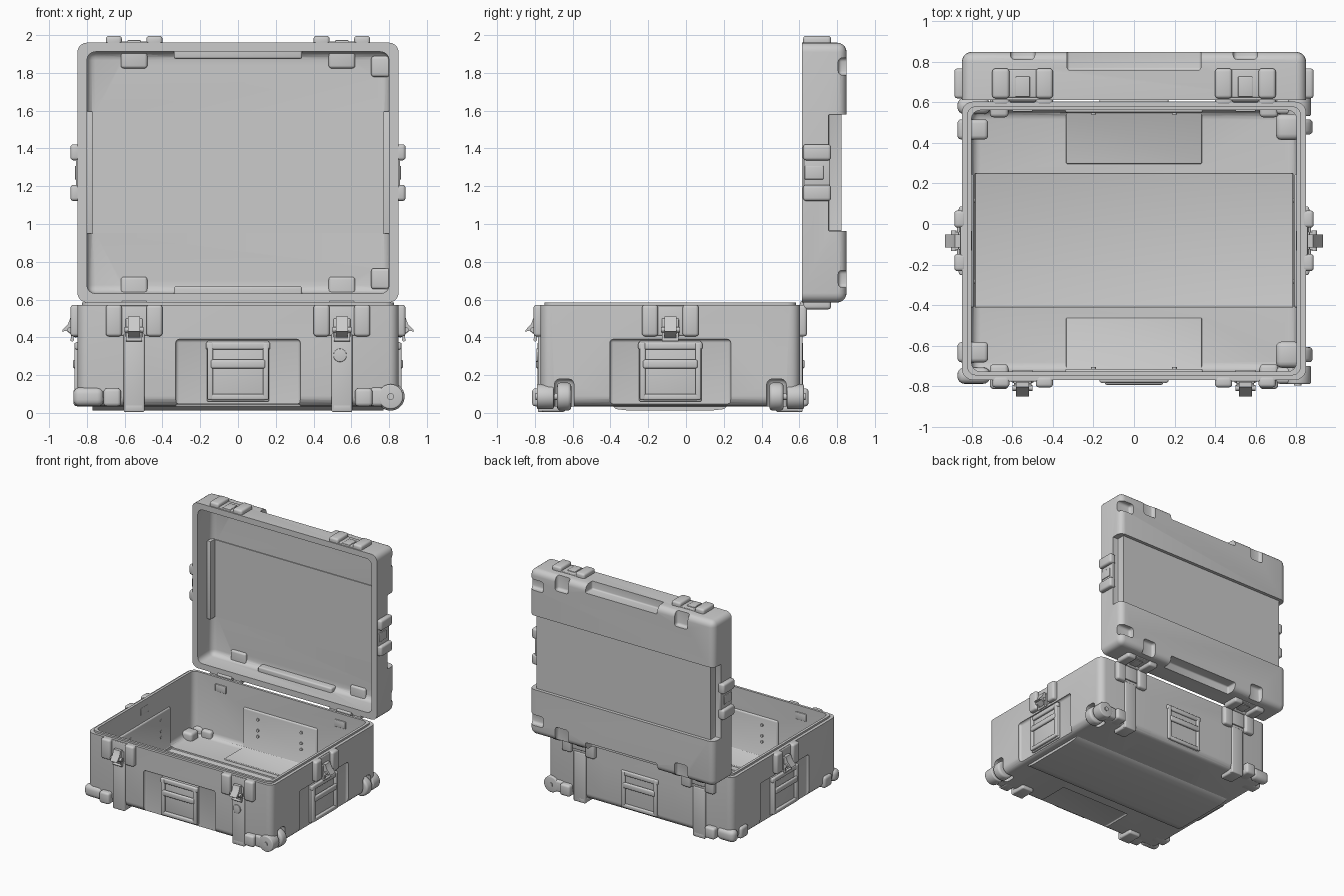
import bpy, bmesh, math
from mathutils import Matrix, Vector

if "Cube" in bpy.data.objects:
    bpy.data.objects.remove(bpy.data.objects["Cube"])

I = Matrix.Identity(4)
CY = -0.083                                   # y centre of the base
# the lid is built closed, then swung open by this matrix
LID = Matrix(((1, 0, 0, 0), (0, 0, 1, .028), (0, -1, 0, 1.189), (0, 0, 0, 1)))


def wall(deg, d):
    """Local frame of a wall: x along it, -y outwards, z up."""
    return Matrix.Translation((0, CY, 0)) @ Matrix.Rotation(math.radians(deg), 4, 'Z') @ Matrix.Translation((0, -d, 0))


FRONT, BACK, RIGHT, LEFT = wall(0, .687), wall(180, .687), wall(90, .85), wall(-90, .85)


def finish(bm, name, m):
    bm.transform(m)
    bmesh.ops.recalc_face_normals(bm, faces=bm.faces)
    me = bpy.data.meshes.new(name)
    bm.to_mesh(me)
    bm.free()
    ob = bpy.data.objects.new(name, me)
    bpy.context.collection.objects.link(ob)
    return ob


def box(name, lo, hi, r=0, m=I, flat=None, seg=3):
    """Rounded box; flat=(axis, value) leaves that face's edges sharp."""
    bm = bmesh.new()
    bmesh.ops.create_cube(bm, size=1)
    for v in bm.verts:
        v.co = Vector([lo[i] if v.co[i] < 0 else hi[i] for i in range(3)])
    if r:
        es = [e for e in bm.edges if not flat or any(abs(v.co[flat[0]] - flat[1]) > 1e-5 for v in e.verts)]
        bmesh.ops.bevel(bm, geom=es, offset=r, segments=seg, profile=.5, affect='EDGES', clamp_overlap=True)
    return finish(bm, name, m)


def cyl(name, c, r, h, axis='y', m=I, bevel=0, seg=32):
    bm = bmesh.new()
    bmesh.ops.create_cone(bm, cap_ends=True, segments=seg, radius1=r, radius2=r, depth=h)
    if bevel:
        es = [e for e in bm.edges if e.calc_face_angle() > 1]
        bmesh.ops.bevel(bm, geom=es, offset=bevel, segments=3, profile=.5, affect='EDGES')
    rot = {'x': Matrix.Rotation(math.pi / 2, 4, 'Y'), 'y': Matrix.Rotation(math.pi / 2, 4, 'X'), 'z': I}[axis]
    return finish(bm, name, m @ Matrix.Translation(c) @ rot)


def prism(name, pts, x0, x1, m=I):
    """Extrude a (y, z) outline along x."""
    bm = bmesh.new()
    f = bm.faces.new([bm.verts.new((x0, y, z)) for y, z in pts])
    ex = bmesh.ops.extrude_face_region(bm, geom=[f])['geom']
    bmesh.ops.translate(bm, verts=[v for v in ex if isinstance(v, bmesh.types.BMVert)], vec=(x1 - x0, 0, 0))
    return finish(bm, name, m)


def boolean(target, parts, op):
    bpy.context.view_layer.objects.active = target
    for p in parts:
        md = target.modifiers.new('b', 'BOOLEAN')
        md.operation, md.solver, md.object = op, 'EXACT', p
        bpy.ops.object.modifier_apply(modifier=md.name)
        bpy.data.objects.remove(p)


WALLS = ((FRONT, 'front'), (BACK, 'back'), (RIGHT, 'right'), (LEFT, 'left'))
ENDS = ((FRONT, 'front'), (BACK, 'back'))

# ---- base shell
base = box('base_shell', (-.85, CY - .687, .035), (.85, CY + .687, .57), .055, flat=(2, .57), seg=5)
boolean(base, [box('c', (-.825, CY - .665, .5), (.825, CY + .665, .585), .045, flat=(2, .585))], 'UNION')
boolean(base, [box('c', (-.803, CY - .645, .068), (.803, CY + .645, .8), .045, seg=4),
               box('c', (-.785, -.41, .056), (.785, .25, .2), .004)], 'DIFFERENCE')
bulges, cuts = [], []
for m, n in ENDS:                             # handle recess bulges, wrapping onto the floor
    bulges += [box('c', (-.34, .03, .055), (.34, .055, .405), .012, m),
               box('c', (-.335, .035, .05), (.335, .307, .078), .006, m)]
    cuts += [box('c', (-.33, -.1, -.05), (.33, .021, .39), .018, m),
             box('c', (-.33, -.1, -.05), (.33, .3, .047), .01, m)]
for m in (RIGHT, LEFT):
    bulges.append(box('c', (-.33, .03, .05), (.33, .06, .405), .012, m))
    cuts.append(box('c', (-.32, -.1, -.05), (.32, .021, .39), .018, m))
for s in (-1, 1):                             # wheel arches
    y = CY + s * .562
    bulges.append(box('c', (.70, y - .065, .05), (.82, y + .065, .205), .03))
    cuts.append(box('c', (.725, y - .052, -.1), (1, y + .052, .18), .03))
boolean(base, bulges, 'UNION')
boolean(base, cuts, 'DIFFERENCE')
prism('bottom_pad', [(-.40, .045), (-.37, .02), (-.31, .013), (.14, .013), (.20, .02), (.23, .045)], -.77, .77)


# ---- housings either side of each latch or hinge
def housings(m, n, u, z0, z1, part):
    for s in (-1, 1):
        a, b = sorted((u + s * .065, u + s * .15))
        box(f'{part}_housing_{n}', (a, -.037, z0), (b, .02, z1), .016, m)
    box(f'{part}_saddle_{n}', (u - .10, -.008, z0 + .005), (u + .10, .015, z1 - .005), .006, m)


# ---- draw latch: plate, body, lever, pin, hanging loop
def latch(m, n, u):
    box(f'latch_plate_{n}', (u - .045, -.018, .40), (u + .045, 0, .50), .006, m)
    prism(f'latch_lever_{n}', [(-.01, .51), (-.035, .51), (-.05, .47), (-.078, .44), (-.082, .43), (-.06, .435),
                               (-.04, .42), (-.01, .40)], u - .032, u + .032, m)
    cyl(f'latch_pin_{n}', (u, -.04, .44), .014, .10, 'x', m, seg=16)
    for s in (-1, 1):
        box(f'latch_loop_arm_{n}', (u + s * .037 - .006, -.035, .385), (u + s * .037 + .006, -.02, .45), 0, m)
    cyl(f'latch_loop_{n}', (u, -.028, .388), .01, .086, 'x', m, seg=12)


# ---- carry handle with drop grip and inside bolts
def handle(m, n):
    box(f'handle_plate_{n}', (-.165, .004, .06), (.165, .03, .38), .008, m)
    for s in (-1, 1):
        a, b = sorted((s * .132, s * .162))
        box(f'handle_arm_{n}', (a, -.016, .07), (b, .015, .372), .007, m)
        for z in (.20, .25, .34):
            cyl(f'handle_bolt_{n}', (s * .2, .056, z), .012, .016, 'y', m, seg=12)
    box(f'handle_hinge_bar_{n}', (-.17, -.014, .335), (.17, .015, .375), .01, m)
    box(f'handle_grip_{n}', (-.145, -.024, .235), (.145, .0, .282), .011, m)
    box(f'handle_lower_bar_{n}', (-.145, -.016, .068), (.145, .015, .10), .008, m)


for m, n in WALLS:
    handle(m, n)
    for u in ((-.55, .55) if n in ('front', 'back') else (0,)):
        housings(m, n, u, .405, .572, 'base')
        box(f'inner_plate_{n}', (u - .05, .03, .47), (u + .05, .05, .53), .005, m)
        if n != 'back':
            latch(m, n, u)
        housings(LID @ m, n, u, .592, .74, 'lid')
        box(f'lid_catch_{n}', (u - .036, -.014, .60), (u + .036, .01, .70), .005, LID @ m)

# ---- foot ribs under latches, hinges
for m, n in ENDS:
    for u in (-.55, .55):
        box(f'foot_rib_{n}', (u - .055, -.014, .005), (u + .055, .13, .05), .012, m)
        box(f'wall_rib_{n}', (u - .055, -.014, .005), (u + .055, .015, .42), .008, m)
for u in (-.55, .55):
    cyl('hinge_knuckle', (u, .622, .578), .018, .13, 'x', seg=20)
    box('hinge_leaf', (u - .06, .60, .44), (u + .06, .622, .575), .004)
cyl('pressure_valve', (.54, -.016, .305), .035, .012, 'y', FRONT, .003)

# ---- bottom corner bumpers and wheels
for s in (-1, 1):
    def span(a, b):
        return sorted((CY + s * a, CY + s * b))
    for x0, x1, r, tag in ((-.872, -.71, .035, 'left'), (.70, .82, .02, 'right')):
        a, b = span(.625, .706)
        box(f'corner_bumper_{tag}', (x0, a, .035), (x1, b, .135), r, seg=4)
    a, b = span(.61, .732)
    for x0, x1 in ((-.712, -.62), (.62, .712)):
        box('bumper_block', (x0, a, .035), (x1, b, .13), .018)
    a, b = span(.50, .60)
    box('side_bumper_left', (-.872, a, .035), (-.72, b + .0, .13), .02)
    y = CY + s * .562
    cyl('wheel', (.808, y, .086), .074, .075, 'y', bevel=.018, seg=40)
    cyl('wheel_guard', (.808, CY + s * .662, .086), .066, .09, 'y', bevel=.008)
    cyl('wheel_axle', (.808, CY + s * .62, .086), .018, .19, 'y', seg=16)

# ---- lid shell (closed coordinates, swung by LID)
lid = box('lid_shell', (-.85, CY - .688, .585), (.85, CY + .688, .822), .05, LID, (2, .585), 5)
boolean(lid, [box('c', (-.80, CY - .64, .3), (.80, CY + .64, .775), .045, LID, seg=4)], 'DIFFERENCE')
bulges, cuts = [], []
for m, n in ENDS:
    M = LID @ m
    bulges.append(box('c', (-.34, .03, .715), (.34, .085, .80), .012, M))
    cuts.append(box('c', (-.33, -.1, .732), (.33, .065, 1), .012, M))
    for u in (-.55, .55):                     # pockets for the feet
        bulges.append(box('c', (u - .07, .03, .755), (u + .07, .135, .80), .015, M))
        cuts.append(box('c', (u - .06, -.1, .785), (u + .06, .12, 1), .02, M))
for s in (-1, 1):                             # wheel pockets and side band steps
    y = CY + s * .562
    bulges.append(box('c', (.705, y - .055, .74), (.82, y + .055, .80), .015, LID))
    cuts.append(box('c', (.72, y - .045, .778), (1, y + .045, 1), .02, LID))
    a, b = sorted((s * .77, s * .83))
    bulges.append(box('c', (a, CY - .325, .71), (b, CY + .325, .80), .004, LID))
    a, b = sorted((s * .80, s * 1))
    cuts.append(box('c', (a, CY - .308, .727), (b, CY + .308, 1), .004, LID))
bulges.append(box('c', (-.775, CY - .32, .768), (.775, CY + .32, .80), 0, LID))
cuts.append(box('c', (-1, CY - .308, .795), (1, CY + .308, 1), 0, LID))
boolean(lid, bulges, 'UNION')
boolean(lid, cuts, 'DIFFERENCE')

# ---- shading
bpy.ops.object.select_all(action='SELECT')
bpy.context.view_layer.objects.active = base
bpy.ops.object.shade_smooth_by_angle(angle=math.radians(35))
